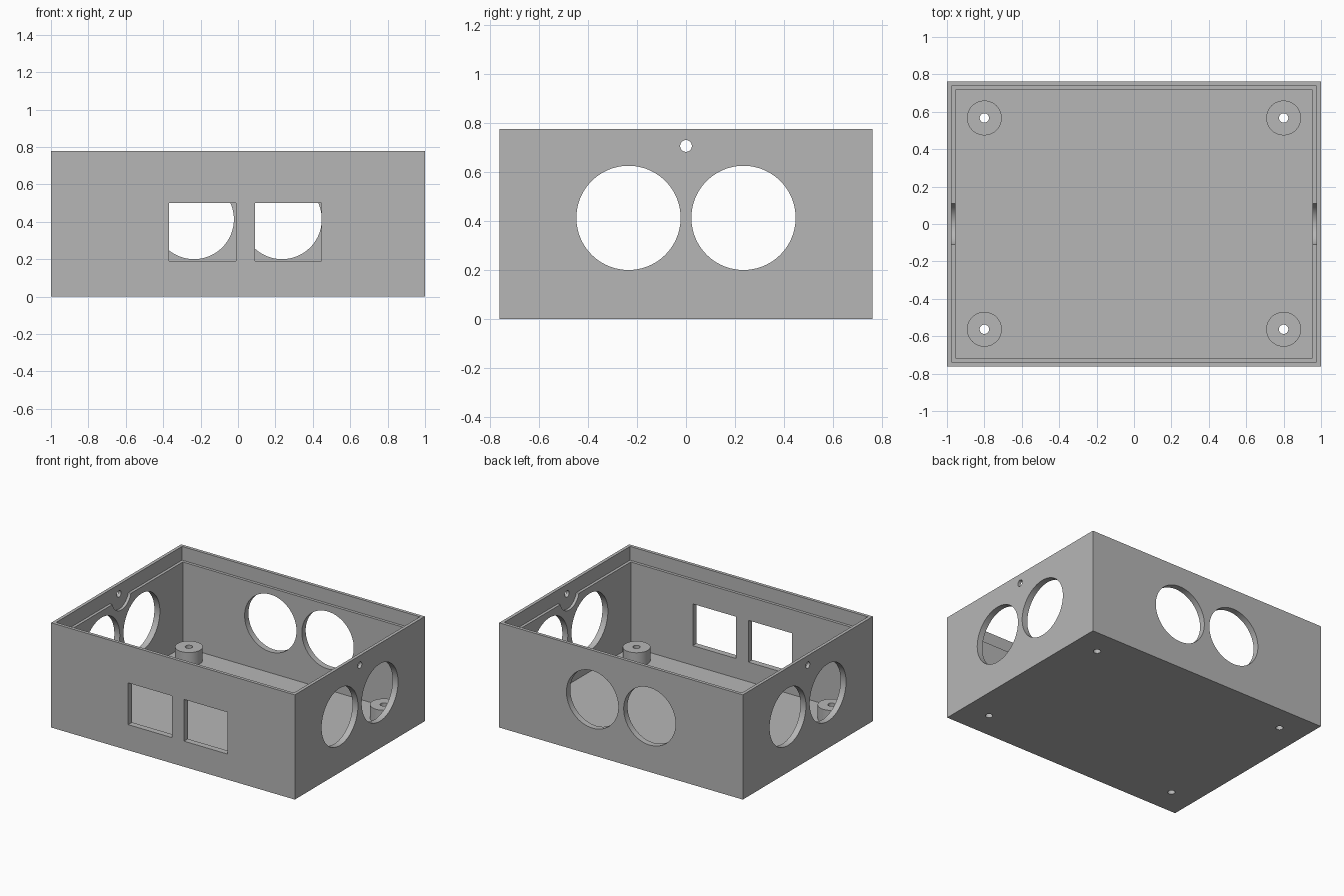
import bpy
from math import pi

cube = bpy.data.objects.get("Cube")
if cube:
    bpy.data.objects.remove(cube, do_unlink=True)

grey = bpy.data.materials.new("plain grey")
grey.use_nodes = True
grey.diffuse_color = (0.47, 0.47, 0.47, 1)
grey.node_tree.nodes["Principled BSDF"].inputs["Base Color"].default_value = (0.47, 0.47, 0.47, 1)

HX, HY, H = 1.0, 0.762, 0.777      # half length, half depth, height
WALL, LIP = 0.045, 0.024           # full wall and thin rim thickness
LEDGE = 0.675                      # height of the lid ledge


def box(name, lo, hi):
    bpy.ops.mesh.primitive_cube_add(size=1, location=[(a + b) / 2 for a, b in zip(lo, hi)])
    ob = bpy.context.object
    ob.name = name
    ob.scale = [b - a for a, b in zip(lo, hi)]
    bpy.ops.object.transform_apply(location=True, rotation=True, scale=True)
    ob.data.materials.append(grey)
    return ob


def rod(name, centre, radius, length, axis="z", sides=64):
    turn = {"x": (0, pi / 2, 0), "y": (pi / 2, 0, 0), "z": (0, 0, 0)}[axis]
    bpy.ops.mesh.primitive_cylinder_add(vertices=sides, radius=radius, depth=length,
                                        location=centre, rotation=turn)
    ob = bpy.context.object
    ob.name = name
    bpy.ops.object.transform_apply(location=True, rotation=True, scale=True)
    ob.data.materials.append(grey)
    return ob


def combine(target, tool, operation="DIFFERENCE"):
    tool.hide_render = True
    mod = target.modifiers.new("combine", "BOOLEAN")
    mod.operation, mod.solver, mod.object = operation, "EXACT", tool
    bpy.context.view_layer.objects.active = target
    bpy.ops.object.modifier_apply(modifier=mod.name)
    bpy.data.objects.remove(tool, do_unlink=True)


# Open box with a stepped rim
case = box("enclosure_case", (-HX, -HY, 0), (HX, HY, H))
combine(case, box("cavity", (WALL - HX, WALL - HY, WALL), (HX - WALL, HY - WALL, 1)))
combine(case, box("rim_step", (LIP - HX, LIP - HY, LEDGE), (HX - LIP, HY - LIP, 1)))

# Round recess in the side walls behind each lid screw, then the screw hole
combine(case, rod("screw_recess", (0, 0, 0.707), 0.113, 2 * (HX - LIP), "x"))
combine(case, rod("screw_hole", (0, 0, 0.707), 0.024, 3, "x", 32))

# Paired round openings in both sides and the back
for c in (-0.235, 0.235):
    combine(case, rod("side_opening", (0, c, 0.413), 0.213, 3, "x", 96))
    combine(case, rod("back_opening", (c, HY, 0.413), 0.213, 0.4, "y", 96))

# Paired rectangular windows in the front
for left, right in ((-0.368, -0.01), (0.09, 0.446)):
    combine(case, box("front_window", (left, -1, 0.19), (right, -0.6, 0.5)))

# Standoffs on the floor, bored right through
for x in (-0.8, 0.8):
    for y in (-0.563, 0.567):
        combine(case, rod("standoff", (x, y, 0.085), 0.093, 0.12), "UNION")
        combine(case, rod("standoff_bore", (x, y, 0.1), 0.025, 0.4, "z", 32))

bpy.ops.object.select_all(action="DESELECT")
case.select_set(True)
bpy.context.view_layer.objects.active = case
bpy.ops.object.shade_smooth_by_angle(angle=pi / 6)
